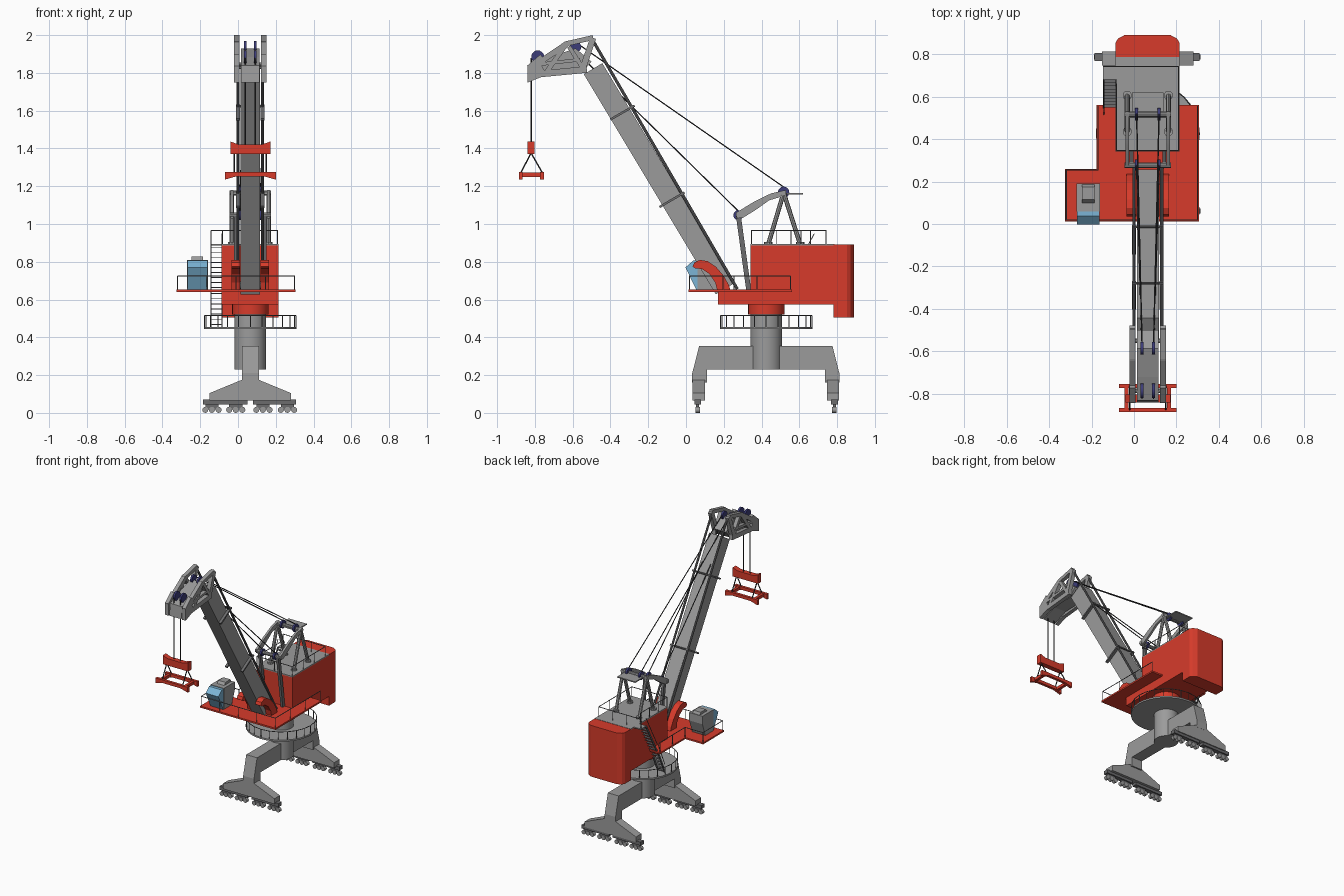
import bpy, bmesh, math
from mathutils import Vector

CX, CY = 0.065, 0.425          # slewing axis


def material(name, rgb):
    m = bpy.data.materials.new(name)
    m.diffuse_color = (*rgb, 1)
    return m


GREY = material("steel grey", (0.33, 0.33, 0.33))
IRON = material("iron grey", (0.15, 0.15, 0.155))
RED = material("crane red", (0.68, 0.044, 0.024))
BLUE = material("glass blue", (0.20, 0.46, 0.67))
NAVY = material("sheave navy", (0.045, 0.045, 0.19))
BLACK = material("rope black", (0.035, 0.035, 0.038))


def prism(bm, pts, a, b, axis="x"):
    """Extrude a profile: (y, z) along x, (x, z) along y, or (x, y) along z."""
    put = {"x": lambda p, t: (t, p[0], p[1]), "y": lambda p, t: (p[0], t, p[1]),
           "z": lambda p, t: (p[0], p[1], t)}[axis]
    lo = [bm.verts.new(put(p, a)) for p in pts]
    hi = [bm.verts.new(put(p, b)) for p in pts]
    bm.faces.new(lo)
    bm.faces.new(hi[::-1])
    for i in range(len(pts)):
        j = (i + 1) % len(pts)
        bm.faces.new((lo[i], lo[j], hi[j], hi[i]))


def box(bm, x0, x1, y0, y1, z0, z1):
    prism(bm, [(x0, y0), (x1, y0), (x1, y1), (x0, y1)], z0, z1, "z")


def tube(bm, p, q, r, n=6):
    p, q = Vector(p), Vector(q)
    d = q - p
    m = d.to_track_quat("Z", "Y").to_matrix().to_4x4()
    m.translation = (p + q) / 2
    bmesh.ops.create_cone(bm, cap_ends=True, segments=n, radius1=r, radius2=r,
                          depth=d.length, matrix=m)


def beam(bm, p, q, w, x0, x1):
    """Flat member between two (y, z) points, w wide, from x0 to x1."""
    p, q = Vector(p), Vector(q)
    d = (q - p).normalized()
    n = Vector((-d.y, d.x)) * w / 2
    prism(bm, [p + n, q + n, q - n, p - n], x0, x1)


def rail(bm, pts, h, step=0.09, r=0.0028):
    up = Vector((0, 0, h))
    for a, b in zip(pts, pts[1:]):
        a, b = Vector(a), Vector(b)
        tube(bm, a + up, b + up, r, 5)
        n = max(1, round((b - a).length / step))
        for i in range(n + 1):
            p = a.lerp(b, i / n)
            tube(bm, p, p + up, r, 5)


def part(name, mat, build, smooth=False):
    bm = bmesh.new()
    build(bm)
    bmesh.ops.recalc_face_normals(bm, faces=bm.faces)
    me = bpy.data.meshes.new(name)
    bm.to_mesh(me)
    bm.free()
    me.materials.append(mat)
    ob = bpy.data.objects.new(name, me)
    bpy.context.collection.objects.link(ob)
    if smooth:
        bpy.ops.object.select_all(action="DESELECT")
        ob.select_set(True)
        bpy.context.view_layer.objects.active = ob
        bpy.ops.object.shade_smooth_by_angle(angle=math.radians(35))
    return ob


# --- portal: arch beam, flared feet, rail bogies
def portal(bm):
    prism(bm, [(0.07, 0.355), (0.775, 0.355), (0.812, 0.21), (0.812, 0.16), (0.735, 0.16),
               (0.735, 0.23), (0.11, 0.23), (0.11, 0.16), (0.033, 0.16), (0.033, 0.21)], 0.02, 0.11)
    foot = [(0.02, 0.175), (0.11, 0.175), (0.28, 0.105), (0.28, 0.065), (-0.15, 0.065), (-0.15, 0.105)]
    prism(bm, foot, 0.034, 0.10, "y")
    prism(bm, foot, 0.747, 0.811, "y")


RAILS = (0.062, 0.786)
GROUPS = (-0.138, -0.012, 0.132, 0.262)


def bogies(bm):
    for y in RAILS:
        for x0, x1 in ((-0.185, 0.05), (0.08, 0.308)):
            box(bm, x0, x1, y - 0.018, y + 0.018, 0.045, 0.072)
        for g in GROUPS:
            box(bm, g - 0.035, g + 0.035, y - 0.008, y + 0.008, 0.018, 0.05)


def wheels(bm):
    for y in RAILS:
        for g in GROUPS:
            for dx in (-0.035, 0, 0.035):
                tube(bm, (g + dx, y - 0.012, 0.016), (g + dx, y + 0.012, 0.016), 0.016, 12)


part("portal_frame", GREY, portal)
part("rail_bogies", IRON, bogies)
part("rail_wheels", GREY, wheels, True)
part("tower", GREY, lambda bm: tube(bm, (CX, CY, 0.23), (CX, CY, 0.525), 0.084, 32), True)
part("slewing_ring", RED, lambda bm: tube(bm, (CX, CY, 0.52), (CX, CY, 0.58), 0.096, 32), True)
part("tower_platform", GREY, lambda bm: tube(bm, (CX, CY, 0.443), (CX, CY, 0.455), 0.245, 32), True)
ring = [(CX + 0.242 * math.cos(i * math.pi / 12), CY + 0.242 * math.sin(i * math.pi / 12), 0.455)
        for i in range(25)]
part("tower_platform_rail", IRON, lambda bm: rail(bm, ring, 0.06))

# --- slewing superstructure: base, machinery house, counterweight, decks
HX0, HX1 = -0.087, 0.214
part("turntable_base", RED, lambda bm: box(bm, HX0, HX1, 0.17, 0.79, 0.575, 0.65))
part("machinery_house", RED, lambda bm: box(bm, HX0, HX1, 0.342, 0.79, 0.65, 0.885))
part("counterweight", RED, lambda bm: prism(
    bm, [(HX0, 0.78), (HX1, 0.78), (HX1, 0.853), (0.203, 0.872), (0.172, 0.889),
         (-0.045, 0.889), (-0.076, 0.872), (HX0, 0.853)], 0.505, 0.891, "z"))


def roof(bm):
    box(bm, HX0, HX1, 0.342, 0.785, 0.885, 0.893)
    box(bm, -0.145, HX0, 0.68, 0.745, 0.885, 0.893)


part("house_roof", GREY, roof)
deck = [(-0.325, 0.012), (0.305, 0.012), (0.305, 0.56), (-0.176, 0.56), (-0.176, 0.26), (-0.325, 0.26)]
part("deck", RED, lambda bm: prism(bm, deck, 0.64, 0.652, "z"))


def deck_rails(bm):
    e = [(x + (0.006 if x < 0 else -0.006), y + (0.006 if y < 0.1 else -0.006), 0.65) for x, y in deck]
    rail(bm, [e[3], e[4], e[5], e[0], e[1], e[2]], 0.075, 0.16)
    rail(bm, [(-0.143, 0.742, 0.89), (0.21, 0.742, 0.89), (0.21, 0.346, 0.89),
              (-0.083, 0.346, 0.89), (-0.083, 0.66, 0.89)], 0.075, 0.12)


part("deck_and_roof_rails", IRON, deck_rails)


# --- stairs, lower flight from tower platform and upper flight to roof
def stairs(bm):
    for (y0, z0), (y1, z1), n in (((0.55, 0.65), (0.68, 0.89), 9), ((0.455, 0.455), (0.54, 0.645), 7)):
        for x in (-0.142, -0.084):
            beam(bm, (y0, z0), (y1, z1), 0.012, x - 0.003, x + 0.003)
            tube(bm, (x, y0, z0 + 0.06), (x, y1, z1 + 0.06), 0.0024, 5)
        for i in range(n):
            t = (i + 0.5) / n
            y, z = y0 + (y1 - y0) * t, z0 + (z1 - z0) * t
            box(bm, -0.142, -0.084, y - 0.01, y + 0.01, z - 0.002, z + 0.002)


part("stairs", IRON, stairs)

# --- operator cabin
part("cabin_glass", BLUE, lambda bm: prism(
    bm, [(0.055, 0.652), (-0.003, 0.77), (0.038, 0.806), (0.06, 0.806), (0.06, 0.652)], -0.268, -0.162))
part("cabin_body", GREY, lambda bm: prism(
    bm, [(0.06, 0.652), (0.06, 0.81), (0.19, 0.81), (0.19, 0.75), (0.155, 0.652)], -0.27, -0.16))
part("cabin_roof_unit", GREY, lambda bm: prism(
    bm, [(0.10, 0.81), (0.115, 0.828), (0.175, 0.828), (0.185, 0.81)], -0.245, -0.185))


# --- curved boom foot brackets
def foot_brackets(bm):
    for a, b in ((-0.035, 0.011), (0.119, 0.165)):
        prism(bm, [(0.035, 0.775), (0.045, 0.797), (0.075, 0.81), (0.115, 0.803), (0.16, 0.772), (0.20, 0.725),
                   (0.225, 0.68), (0.235, 0.65), (0.165, 0.65), (0.155, 0.69), (0.125, 0.735),
                   (0.085, 0.762), (0.05, 0.765)], a, b)


part("boom_foot_brackets", RED, foot_brackets)
part("boom_pivot", IRON, lambda bm: tube(bm, (-0.03, 0.205, 0.675), (0.16, 0.205, 0.675), 0.02, 16), True)

# --- boom with stay rods and clamps
part("boom", GREY, lambda bm: beam(bm, (0.207, 0.657), (-0.492, 1.822), 0.114, 0.013, 0.117))


def stay_rods(bm):
    for x in (0.0, 0.13):
        tube(bm, (x, 0.272, 0.655), (x, -0.492, 1.97), 0.008, 8)
        for p, q in (((-0.40, 1.553), (-0.272, 1.627)), ((-0.14, 1.09), (-0.008, 1.167))):
            beam(bm, p, q, 0.012, x - 0.01, x + 0.01)
    for p in ((-0.278, 1.623), (-0.014, 1.163)):
        tube(bm, (-0.008, *p), (0.138, *p), 0.006, 8)


part("boom_stay_rods", IRON, stay_rods)


# --- boom head: two braced side frames and a trough between
def head_frames(bm):
    for a, b in ((-0.021, 0.008), (0.122, 0.151)):
        prism(bm, [(-0.84, 1.748), (-0.84, 1.838), (-0.775, 1.865), (-0.75, 1.81), (-0.73, 1.792)], a, b)
        for p, q, w in (((-0.835, 1.83), (-0.765, 1.89), 0.02), ((-0.785, 1.85), (-0.63, 1.955), 0.03),
                        ((-0.64, 1.953), (-0.492, 1.987), 0.026), ((-0.492, 1.985), (-0.55, 1.812), 0.032),
                        ((-0.765, 1.795), (-0.525, 1.818), 0.035), ((-0.635, 1.95), (-0.735, 1.81), 0.025),
                        ((-0.78, 1.845), (-0.56, 1.87), 0.018), ((-0.62, 1.94), (-0.55, 1.83), 0.022)):
            beam(bm, p, q, w, a, b)
    tube(bm, (-0.015, -0.55, 1.83), (0.145, -0.55, 1.83), 0.01, 8)
    tube(bm, (-0.015, -0.785, 1.845), (0.145, -0.785, 1.845), 0.01, 8)


part("boom_head_frames", GREY, head_frames)
part("boom_head_trough", GREY, lambda bm: prism(
    bm, [(-0.84, 1.75), (-0.83, 1.84), (-0.72, 1.885), (-0.585, 1.93), (-0.50, 1.86), (-0.55, 1.80),
         (-0.72, 1.795)], 0.015, 0.115))


# --- rope sheaves
def sheaves(bm):
    for y, z, r, xs in ((-0.785, 1.885, 0.034, (0.038, 0.092)), (-0.585, 1.938, 0.03, (0.038, 0.092)),
                        (0.517, 1.168, 0.03, (0.012, 0.118)), (0.277, 1.047, 0.026, (0.012, 0.118))):
        for x in xs:
            tube(bm, (x - 0.007, y, z), (x + 0.007, y, z), r, 20)


part("sheaves", NAVY, sheaves, True)


# --- A-frame on the roof, curved arms and front struts
def a_frame(bm):
    for x in (-0.032, 0.162):
        for y in (0.435, 0.605):
            tube(bm, (x, 0.517, 1.165), (x, y, 0.89), 0.012, 8)
            tube(bm, (x, y, 0.89), (x, y, 0.905), 0.022, 10)
        prism(bm, [(0.53, 1.18), (0.45, 1.162), (0.36, 1.118), (0.265, 1.06), (0.27, 1.03), (0.30, 1.032),
                   (0.37, 1.075), (0.44, 1.125), (0.53, 1.152)], x - 0.008, x + 0.008)
    for p in ((0.517, 1.165), (0.277, 1.047)):
        tube(bm, (-0.045, *p), (0.175, *p), 0.013, 10)
    box(bm, -0.04, 0.17, 0.50, 0.53, 1.155, 1.165)
    box(bm, -0.01, 0.14, 0.53, 0.62, 1.157, 1.165)


def front_struts(bm):
    for x in (-0.012, 0.142):
        beam(bm, (0.277, 1.047), (0.332, 0.65), 0.026, x - 0.009, x + 0.009)


part("a_frame", GREY, a_frame, True)
part("front_struts", IRON, front_struts)


# --- ropes
def ropes(bm):
    for x, xa in ((0.038, 0.012), (0.092, 0.118)):
        tube(bm, (x, -0.82, 1.88), (x, -0.82, 1.42), 0.0035, 5)
        tube(bm, (x, -0.575, 1.955), (xa, 0.525, 1.19), 0.0035, 5)
        tube(bm, (x, -0.60, 1.93), (xa, 0.275, 1.07), 0.0035, 5)
    for x in (-0.02, 0.15):
        for y in (-0.875, -0.76):
            tube(bm, (x, -0.82, 1.375), (x, y, 1.27), 0.004, 5)


part("ropes", BLACK, ropes)


# --- lifting beam and spreader
def spreader(bm):
    for y in (-0.875, -0.762):
        prism(bm, [(-0.07, 1.275), (0.2, 1.275), (0.2, 1.235), (0.14, 1.252), (-0.01, 1.252),
                   (-0.07, 1.235)], y - 0.01, y + 0.01, "y")
    for x in (-0.035, 0.165):
        box(bm, x - 0.01, x + 0.01, -0.875, -0.762, 1.25, 1.272)


part("lifting_beam", RED, lambda bm: prism(
    bm, [(-0.04, 1.437), (0.0, 1.422), (0.13, 1.422), (0.172, 1.437), (0.172, 1.37), (-0.04, 1.37)],
    -0.84, -0.802, "y"))
part("spreader", RED, spreader)
